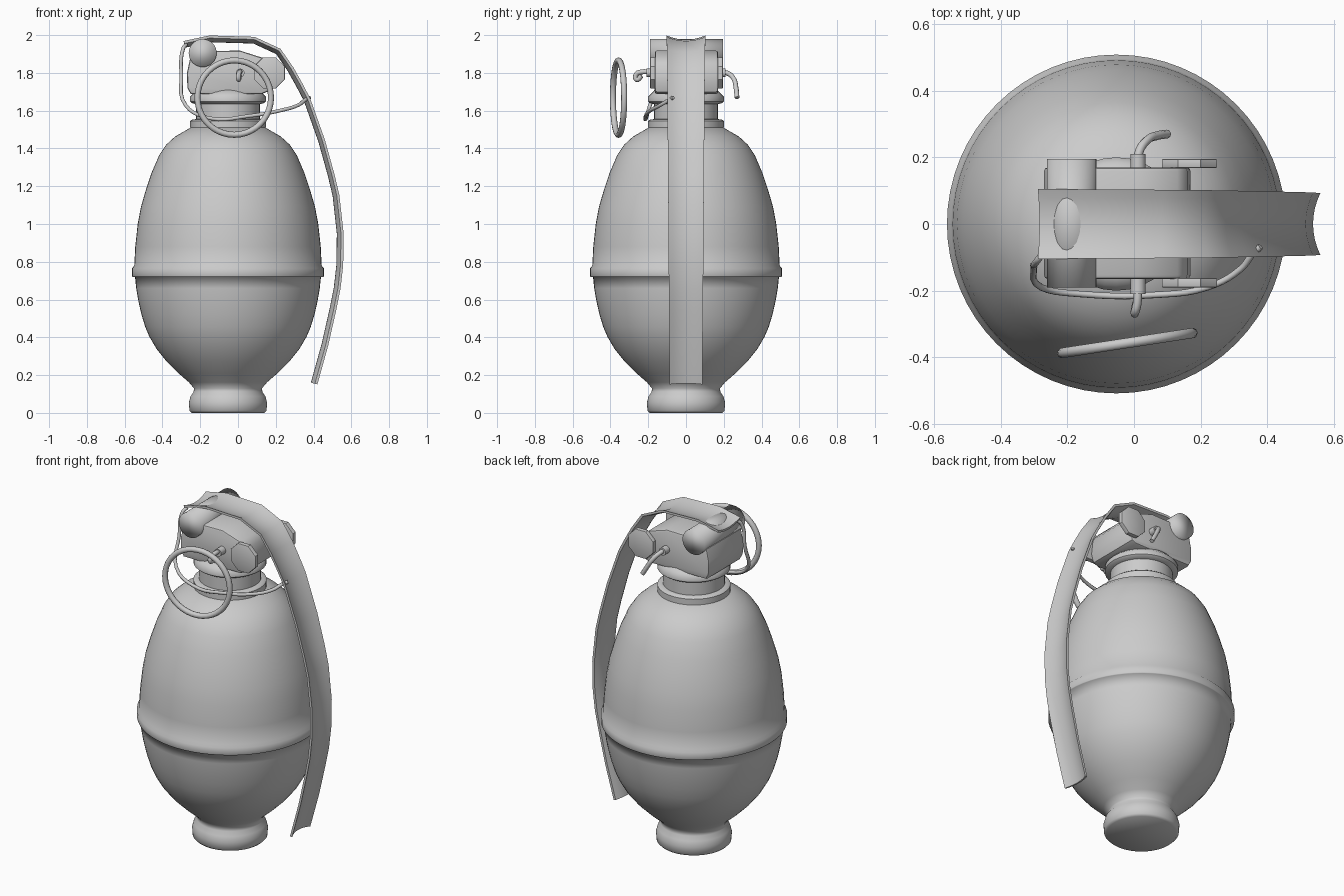
import bpy, bmesh, math
from mathutils import Vector

if "Cube" in bpy.data.objects:
    bpy.data.objects.remove(bpy.data.objects["Cube"])

grey = bpy.data.materials.new("plain grey")
grey.diffuse_color = (0.6, 0.6, 0.6, 1)
grey.use_nodes = True
grey.node_tree.nodes["Principled BSDF"].inputs["Base Color"].default_value = grey.diffuse_color
AX = -0.053  # x of the body axis


def finish(bm, name, angle=35):
    """Turn a bmesh into a named, shaded object."""
    bmesh.ops.recalc_face_normals(bm, faces=bm.faces)
    me = bpy.data.meshes.new(name)
    bm.to_mesh(me)
    bm.free()
    ob = bpy.data.objects.new(name, me)
    bpy.context.collection.objects.link(ob)
    me.materials.append(grey)
    bpy.ops.object.select_all(action='DESELECT')
    ob.select_set(True)
    bpy.context.view_layer.objects.active = ob
    if angle >= 180:
        bpy.ops.object.shade_smooth()
    else:
        bpy.ops.object.shade_smooth_by_angle(angle=math.radians(angle))
    return ob


def lathe(name, profile, n=64, angle=35):
    """Closed solid of revolution around the body axis."""
    bm = bmesh.new()
    rings = [[bm.verts.new((AX + r * math.cos(2 * math.pi * i / n),
                            r * math.sin(2 * math.pi * i / n), z))
              for i in range(n)] for r, z in profile]
    for a, b in zip(rings, rings[1:]):
        for i in range(n):
            j = (i + 1) % n
            bm.faces.new((a[i], a[j], b[j], b[i]))
    bm.faces.new(rings[0])
    bm.faces.new(rings[-1])
    return finish(bm, name, angle)


def prism(name, outline, y0, y1, angle=35, bevel=0):
    """Outline in x/z extruded along y."""
    bm = bmesh.new()
    a = [bm.verts.new((x, y0, z)) for x, z in outline]
    b = [bm.verts.new((x, y1, z)) for x, z in outline]
    caps = [bm.faces.new(a), bm.faces.new(b)]
    for i in range(len(a)):
        j = (i + 1) % len(a)
        bm.faces.new((a[i], a[j], b[j], b[i]))
    if bevel:
        edges = list({e for f in caps for e in f.edges})
        bmesh.ops.bevel(bm, geom=edges, offset=bevel, segments=2,
                        profile=0.5, affect='EDGES')
    return finish(bm, name, angle)


def circle(x, z, r, n, turn=0):
    return [(x + r * math.cos(2 * math.pi * i / n + turn),
             z + r * math.sin(2 * math.pi * i / n + turn)) for i in range(n)]


def wire(name, pts, r):
    """Round wire through smooth points."""
    cu = bpy.data.curves.new(name, 'CURVE')
    cu.dimensions = '3D'
    cu.bevel_depth = r
    cu.bevel_resolution = 2
    cu.resolution_u = 5
    cu.use_fill_caps = True
    sp = cu.splines.new('BEZIER')
    sp.bezier_points.add(len(pts) - 1)
    for p, co in zip(sp.bezier_points, pts):
        p.co = co
        p.handle_left_type = p.handle_right_type = 'AUTO'
    ob = bpy.data.objects.new(name, cu)
    bpy.context.collection.objects.link(ob)
    cu.materials.append(grey)
    return ob


# Egg-shaped body with foot and seam band
lathe("body", [(0.192, 0), (0.204, 0.012), (0.207, 0.055), (0.198, 0.088), (0.182, 0.112),
               (0.18, 0.13), (0.207, 0.162), (0.26, 0.208), (0.325, 0.272), (0.378, 0.338),
               (0.417, 0.405), (0.438, 0.455), (0.458, 0.52), (0.474, 0.59), (0.486, 0.66),
               (0.492, 0.719), (0.506, 0.72), (0.508, 0.725), (0.508, 0.765),
               (0.496, 0.78), (0.491, 0.88), (0.478, 1.0), (0.461, 1.09), (0.435, 1.18),
               (0.405, 1.27), (0.365, 1.363), (0.327, 1.42), (0.28, 1.463), (0.19, 1.515)],
      64, 180)

# Threaded neck with two collars
lathe("neck", [(0.19, 1.505), (0.2, 1.51), (0.2, 1.545), (0.19, 1.553), (0.17, 1.555),
               (0.17, 1.635), (0.19, 1.64), (0.2, 1.648), (0.2, 1.675), (0.185, 1.69),
               (0.165, 1.71)], 32, 50)

# Striker housing
prism("fuze_head", [(-0.25, 1.688), (-0.268, 1.72), (-0.27, 1.80), (-0.255, 1.87),
                    (-0.20, 1.915), (0.01, 1.918), (0.13, 1.88), (0.16, 1.84),
                    (0.17, 1.75), (0.155, 1.70), (0.125, 1.688)],
      -0.165, 0.17, 35, 0.012)
prism("hinge_drum", circle(-0.187, 1.905, 0.074, 32), -0.19, 0.195, 180)
for side, s, y0, y1 in (("front", -1, -0.19, -0.162), ("back", 1, 0.168, 0.195)):
    prism(side + "_boss", circle(0.166, 1.80, 0.089, 8, math.pi / 8), y0, y1, 30, 0.003)
    prism(side + "_pin_collar", circle(0.012, 1.80, 0.023, 12), s * 0.155, s * 0.21)

# Safety lever: a curved channel swept along its side outline
path = [(-0.285, 1.953), (-0.15, 1.982), (0.085, 1.975), (0.215, 1.915), (0.28, 1.82),
        (0.325, 1.74), (0.367, 1.66), (0.445, 1.44), (0.495, 1.26), (0.521, 1.15),
        (0.543, 0.95), (0.541, 0.785), (0.527, 0.66), (0.505, 0.55), (0.462, 0.36),
        (0.405, 0.155)]
bm = bmesh.new()
N, T = 9, 0.014
loops = []
for k, (x, z) in enumerate(path):
    p0, p1 = path[max(k - 1, 0)], path[min(k + 1, len(path) - 1)]
    d = Vector((p1[0] - p0[0], p1[1] - p0[1])).normalized()
    nx, nz = -d.y, d.x  # outward normal
    half = 0.105 - 0.018 * k / (len(path) - 1)
    ring = []
    for layer in (0, 1):
        for i in range(N):
            t = 2 * i / (N - 1) - 1
            if layer:
                t = -t
            off = 0.022 * t * t - 0.006 - T * layer
            ring.append(bm.verts.new((x + nx * off, t * half, z + nz * off)))
    loops.append(ring)
for a, b in zip(loops, loops[1:]):
    for i in range(2 * N):
        j = (i + 1) % (2 * N)
        bm.faces.new((a[i], a[j], b[j], b[i]))
for ring in (loops[0], loops[-1]):
    for i in range(N - 1):
        bm.faces.new((ring[i], ring[i + 1], ring[2 * N - 2 - i], ring[2 * N - 1 - i]))
finish(bm, "safety_lever", 40)

# Safety clip wire wrapped round the neck
wire("clip_wire", [(-0.275, -0.09, 1.95), (-0.290, -0.11, 1.93), (-0.300, -0.13, 1.79),
                   (-0.278, -0.19, 1.63), (-0.15, -0.211, 1.56), (0.06, -0.213, 1.572),
                   (0.22, -0.19, 1.60), (0.32, -0.135, 1.63), (0.36, -0.085, 1.66),
                   (0.38, -0.068, 1.67)], 0.01)

# Cotter pin: looped eye in front, bent tail behind
wire("pin_eye", [(0.01, -0.17, 1.80), (0.01, -0.235, 1.805), (0.003, -0.265, 1.79),
                 (0.003, -0.262, 1.765), (0.008, -0.235, 1.785)], 0.013)
wire("pin_tail", [(0.012, 0.17, 1.80), (0.015, 0.215, 1.80), (0.04, 0.252, 1.77),
                  (0.07, 0.265, 1.72), (0.10, 0.27, 1.668)], 0.013)

# Pull ring
bpy.ops.mesh.primitive_torus_add(major_radius=0.197, minor_radius=0.016, major_segments=40,
                                 minor_segments=10, location=(-0.02, -0.357, 1.669),
                                 rotation=(math.pi / 2, 0, math.radians(8.7)))
ring = bpy.context.object
ring.name = "pull_ring"
ring.data.materials.append(grey)
bpy.ops.object.shade_smooth()
